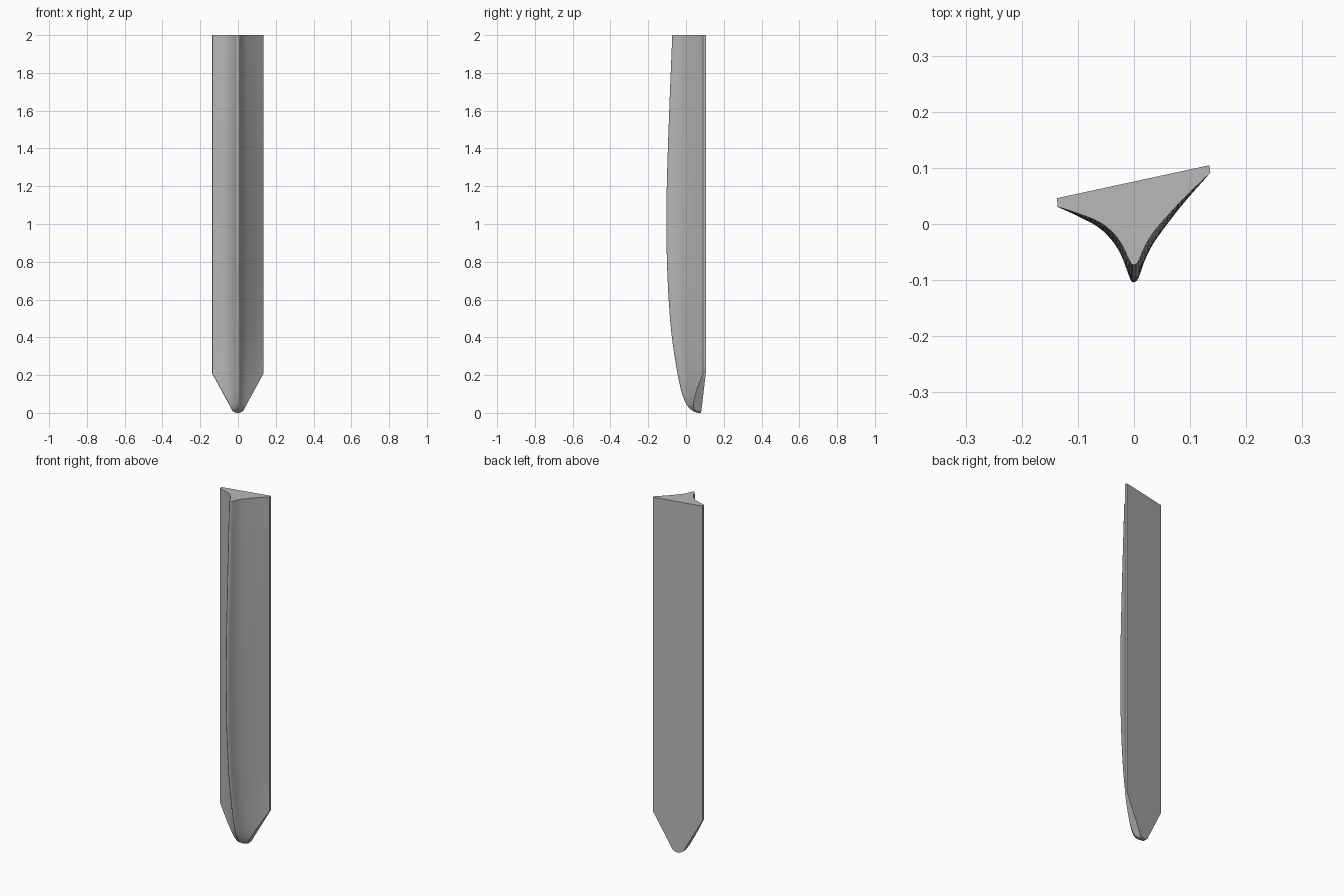
import bpy, bmesh, math

cube = bpy.data.objects.get("Cube")
if cube:
    bpy.data.objects.remove(cube, do_unlink=True)

HEIGHT, HALF_WIDTH, LIP = 2.0, 0.136, 0.014
BACK_Y, BACK_SLOPE = 0.0757, 0.216

# Depth of the fullest cross-section in front of the slanted back, across x
SECTION = [(-0.136, 0.016), (-0.1, 0.040), (-0.062, 0.069), (-0.038, 0.098),
           (-0.022, 0.128), (-0.008, 0.168), (-0.004, 0.177), (0.004, 0.178),
           (0.009, 0.171), (0.018, 0.147), (0.032, 0.121), (0.055, 0.093),
           (0.09, 0.056), (0.136, 0.014)]
# Front position of the ridge by height
RIDGE = [(0, 0.07), (0.004, 0.052), (0.012, 0.035), (0.03, 0.014), (0.05, 0.0),
         (0.1, -0.02), (0.2, -0.043), (0.4, -0.074), (0.6, -0.091),
         (0.8, -0.1), (1.0, -0.103), (1.2, -0.101), (1.6, -0.088), (2.0, -0.072)]
# Half width by height: rounded tip, straight taper, then constant
OUTLINE = [(0, 0.006), (0.004, 0.018), (0.012, 0.029), (0.03, 0.038),
           (0.21, HALF_WIDTH), (HEIGHT, HALF_WIDTH)]


def lookup(points, x, smooth=True):
    """Interpolate a list of points, optionally with smooth tangents."""
    x = min(max(x, points[0][0]), points[-1][0])
    last = len(points) - 1
    i = next(k for k in range(last) if x <= points[k + 1][0])
    (x0, y0), (x1, y1) = points[i], points[i + 1]
    h = x1 - x0
    t = (x - x0) / h
    if not smooth:
        return y0 + (y1 - y0) * t

    def tangent(k):
        a, b = points[max(k - 1, 0)], points[min(k + 1, last)]
        return (b[1] - a[1]) / (b[0] - a[0])
    u = 1 - t
    return (u * u * (1 + 2 * t) * y0 + t * t * (3 - 2 * t) * y1
            + h * t * u * (u * tangent(i) - t * tangent(i + 1)))


def back_y(x):
    return BACK_Y + BACK_SLOPE * x


# Columns gather towards the ridge
STEPS = 20
columns = [math.copysign(abs(k / STEPS) ** 1.7, k) for k in range(-STEPS, STEPS + 1)]
heights = [0, 0.002, 0.004, 0.008, 0.012, 0.02, 0.03, 0.04, 0.05, 0.075, 0.1, 0.13, 0.17, 0.21]
heights += [0.21 + (HEIGHT - 0.21) * k / 28 for k in range(1, 29)]

bm = bmesh.new()
rings = []
for z in heights:
    half = lookup(OUTLINE, z, smooth=False)
    ridge = BACK_Y - lookup(RIDGE, z)
    lip = min(LIP, ridge)
    scale = (ridge - lip) / (0.178 - LIP)
    ring = []
    for c in columns:
        x = c * half
        depth = lip + (lookup(SECTION, x) - LIP) * scale
        ring.append(bm.verts.new((x, back_y(x) - depth, z)))
    # Back corners, shifted so the narrow side walls stand square to the back
    for x in (half - lip * 0.1, -half - lip * 0.1):
        ring.append(bm.verts.new((x, back_y(x), z)))
    rings.append(ring)

for low, high in zip(rings, rings[1:]):
    for i in range(len(low)):
        j = (i + 1) % len(low)
        bm.faces.new((low[i], low[j], high[j], high[i]))
bm.faces.new(rings[0][::-1])
bm.faces.new(rings[-1])
bmesh.ops.recalc_face_normals(bm, faces=bm.faces[:])

mesh = bpy.data.meshes.new("ridged_blade")
bm.to_mesh(mesh)
bm.free()
blade = bpy.data.objects.new("ridged_blade", mesh)
bpy.context.collection.objects.link(blade)

# Plain grey
grey = bpy.data.materials.new("plain_grey")
grey.use_nodes = True
colour = (0.48, 0.48, 0.48, 1)
grey.diffuse_color = colour
grey.node_tree.nodes["Principled BSDF"].inputs["Base Color"].default_value = colour
mesh.materials.append(grey)

bpy.ops.object.select_all(action='DESELECT')
blade.select_set(True)
bpy.context.view_layer.objects.active = blade
bpy.ops.object.shade_smooth_by_angle(angle=math.radians(35))
